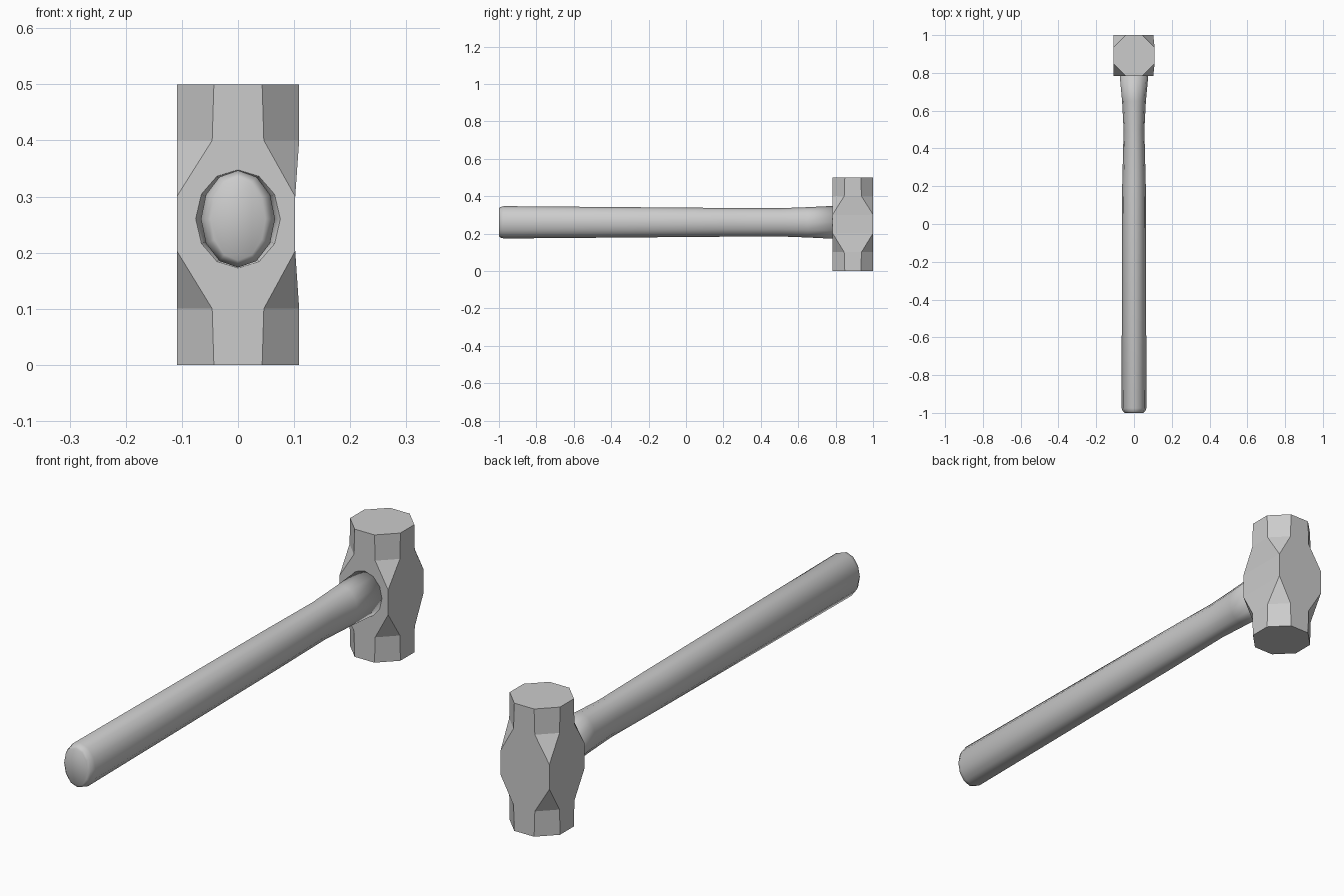
import bpy
import bmesh
from math import cos, sin, pi

cube = bpy.data.objects.get("Cube")
if cube:
    bpy.data.objects.remove(cube, do_unlink=True)

grey = bpy.data.materials.new("plain_grey")
grey.use_nodes = True
color = (0.6, 0.6, 0.6, 1)
grey.diffuse_color = color
grey.node_tree.nodes["Principled BSDF"].inputs["Base Color"].default_value = color


def loft(name, rings, smooth):
    """Skin a row of equal-sized point rings and cap both ends."""
    bm = bmesh.new()
    loops = [[bm.verts.new(p) for p in ring] for ring in rings]
    n = len(loops[0])
    for a, b in zip(loops, loops[1:]):
        for i in range(n):
            j = (i + 1) % n
            bm.faces.new((a[i], a[j], b[j], b[i]))
    bm.faces.new(loops[0][::-1])
    bm.faces.new(loops[-1])
    bmesh.ops.remove_doubles(bm, verts=bm.verts, dist=0.0005)
    bmesh.ops.recalc_face_normals(bm, faces=bm.faces)
    for f in bm.faces:
        f.smooth = smooth
    mesh = bpy.data.meshes.new(name)
    bm.to_mesh(mesh)
    bm.free()
    mesh.materials.append(grey)
    obj = bpy.data.objects.new(name, mesh)
    bpy.context.collection.objects.link(obj)
    return obj


HEAD_Y, HALF = 0.892, 0.109


def head_ring(z, flat, right):
    """Square with cut corners; flat is the half width left between cuts."""
    h = HALF
    pts = [(flat, -h), (h, -flat), (h, flat), (flat, h),
           (-flat, h), (-h, flat), (-h, -flat), (-flat, -h)]
    return [(min(x, right), HEAD_Y + y, z) for x, y in pts]


# Head: octagonal striking ends growing into a full square around the eye
head_profile = [(0, 0.043, HALF), (0.1, 0.046, HALF), (0.203, HALF, 0.102),
                (0.3, HALF, 0.102), (0.4, 0.046, HALF), (0.5, 0.043, HALF)]
loft("hammer_head", [head_ring(*p) for p in head_profile], False)

# Handle: twelve-sided oval shaft, waisted before the head, bevelled at the butt
handle_profile = [(-1.0, 0.049, 0.074), (-0.993, 0.058, 0.081),
                  (-0.975, 0.066, 0.0865), (0.2, 0.0625, 0.077),
                  (0.5, 0.055, 0.0755), (0.65, 0.063, 0.081),
                  (0.8, 0.077, 0.0885)]
loft("handle", [[(rx * cos(i * pi / 6), y, 0.26 + rz * sin(i * pi / 6))
                 for i in range(12)] for y, rx, rz in handle_profile], True)
